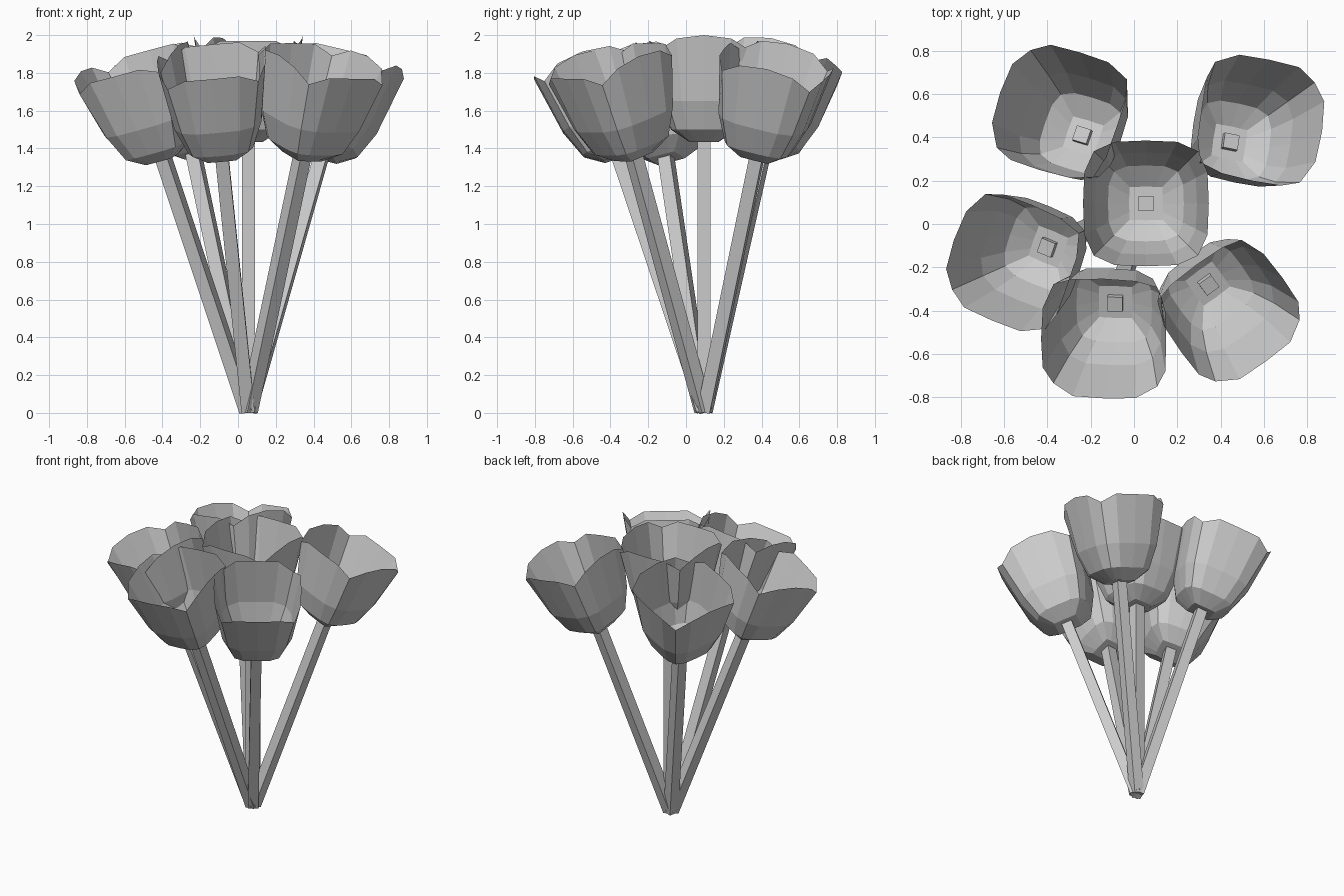
import bpy
import bmesh
from math import radians, asin, hypot
from mathutils import Matrix, Vector

cube = bpy.data.objects.get("Cube")
if cube:
    bpy.data.objects.remove(cube, do_unlink=True)

# one plain grey for the whole bunch
grey = bpy.data.materials.new("plain_grey")
grey.use_nodes = True
grey.diffuse_color = (0.6, 0.6, 0.6, 1)
grey.node_tree.nodes["Principled BSDF"].inputs["Base Color"].default_value = (0.6, 0.6, 0.6, 1)

FLOOR = 1.435   # height of the cup floor along the stem
ROOT = Vector((0.055, 0.095, 0))


def add_object(name, bm, matrix):
    bmesh.ops.recalc_face_normals(bm, faces=bm.faces)
    mesh = bpy.data.meshes.new(name)
    bm.to_mesh(mesh)
    bm.free()
    mesh.materials.append(grey)
    obj = bpy.data.objects.new(name, mesh)
    obj.matrix_world = matrix
    bpy.context.collection.objects.link(obj)


def make_stem(name, matrix):
    # square rod whose top pokes through the cup floor
    bm = bmesh.new()
    low, high = 0.012, FLOOR + 0.035
    scale = Matrix.Diagonal((0.07, 0.07, high - low, 1))
    bmesh.ops.create_cube(bm, size=1, matrix=Matrix.Translation((0, 0, (low + high) / 2)) @ scale)
    add_object(name, bm, matrix)


def ring(bm, radius, height, corner, rim=False):
    # rounded square: each side runs from its corner through three petal points
    verts = []
    for side in range(4):
        turn = Matrix.Rotation(radians(90 * side), 3, 'Z')
        petal = 0.03 if side % 2 == 0 else 0.0
        points = [(corner, -corner, -0.05), (0.98, -0.5, petal * 0.4),
                  (1.0, 0.0, petal), (0.98, 0.5, petal * 0.4)]
        for x, y, lift in points:
            z = FLOOR + height + (lift if rim else 0)
            verts.append(bm.verts.new(turn @ Vector((x * radius, y * radius, z))))
    return verts


def make_cup(name, matrix):
    # open four-petal cup, a single sheet
    bm = bmesh.new()
    rings = [ring(bm, 0.078, 0, 0.97),
             ring(bm, 0.175, 0.065, 0.84),
             ring(bm, 0.235, 0.215, 0.82),
             ring(bm, 0.29, 0.535, 0.83, rim=True)]
    bm.faces.new(rings[0])
    for a, b in zip(rings, rings[1:]):
        for i in range(len(a)):
            j = (i + 1) % len(a)
            bm.faces.new((a[i], a[j], b[j], b[i]))
    add_object(name, bm, matrix)


# lean of each flower (x, y offset of its cup floor) and its twist
flowers = {
    "centre": (0, 0, 0),
    "back_right": (-0.29, 0.31, -18),
    "back_left": (0.385, 0.28, -10),
    "right": (-0.45, -0.20, -21),
    "front": (-0.14, -0.455, -1),
    "front_left": (0.285, -0.37, 36),
}
for place, (dx, dy, twist) in flowers.items():
    matrix = Matrix.Translation(ROOT)
    if dx or dy:
        lean = asin(hypot(dx, dy) / FLOOR)
        matrix = matrix @ Matrix.Rotation(lean, 4, Vector((-dy, dx, 0)))
    matrix = matrix @ Matrix.Rotation(radians(twist), 4, 'Z')
    make_stem(place + "_stem", matrix)
    make_cup(place + "_cup", matrix)
